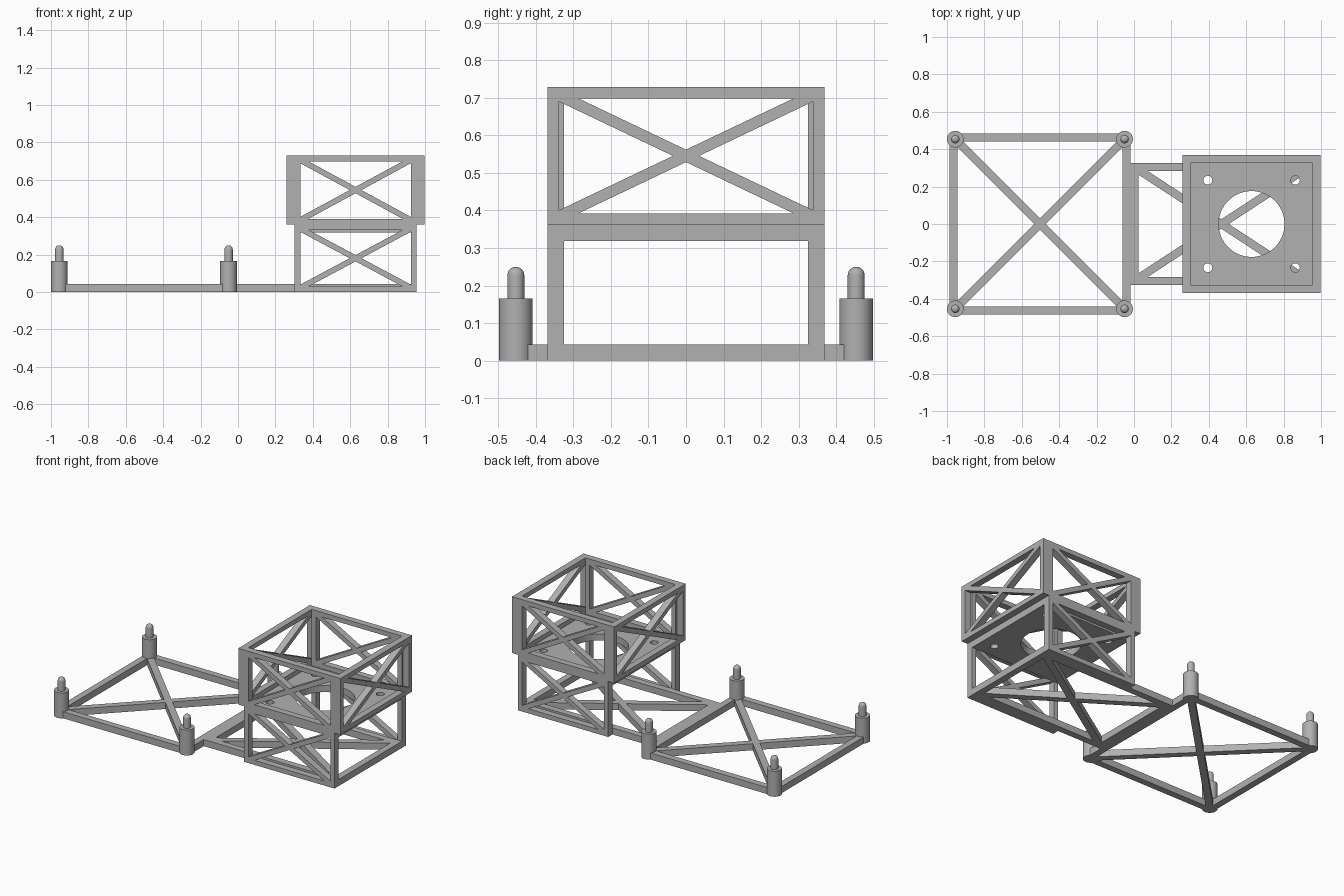
import bpy, bmesh
from math import cos, sin, pi, radians, hypot

cube = bpy.data.objects.get("Cube")
if cube:
    bpy.data.objects.remove(cube, do_unlink=True)

grey = bpy.data.materials.new("light grey")
grey.use_nodes = True
grey.diffuse_color = (0.44, 0.44, 0.44, 1)
grey.node_tree.nodes["Principled BSDF"].inputs["Base Color"].default_value = grey.diffuse_color

THICK = 0.043     # depth of every panel
WALL = 0.030      # bar width in the wall trusses
DECK_X = 0.6285   # tower centre
INNER = 0.3255    # half width inside the upper walls
OUTER = INNER + THICK
LEVEL, TOP = 0.362, 0.729


def add_object(name, bm, location, rotation=(0, 0, 0)):
    mesh = bpy.data.meshes.new(name)
    bm.to_mesh(mesh)
    bm.free()
    mesh.materials.append(grey)
    obj = bpy.data.objects.new(name, mesh)
    obj.location = location
    obj.rotation_euler = [radians(a) for a in rotation]
    bpy.context.collection.objects.link(obj)
    return obj


def panel(name, loops, location, rotation=(0, 0, 0)):
    """Flat sheet from an outline and its holes, given thickness."""
    bm = bmesh.new()
    edges = []
    for loop in loops:
        verts = [bm.verts.new((x, y, 0)) for x, y in loop]
        edges += [bm.edges.new((v, verts[i - 1])) for i, v in enumerate(verts)]
    bmesh.ops.triangle_fill(bm, edges=edges, use_beauty=True, normal=(0, 0, 1))
    bmesh.ops.recalc_face_normals(bm, faces=bm.faces)
    obj = add_object(name, bm, location, rotation)
    solid = obj.modifiers.new("thickness", 'SOLIDIFY')
    solid.thickness = THICK
    solid.offset = 0
    return obj


def rectangle(hx, hy):
    return [(-hx, -hy), (hx, -hy), (hx, hy), (-hx, hy)]


def circle(cx, cy, r, n):
    return [(cx + r * cos(2 * pi * i / n), cy + r * sin(2 * pi * i / n)) for i in range(n)]


def truss(name, hx, hy, bar, location, rotation=(0, 0, 0)):
    """Rectangular frame with a cross brace: a sheet with four triangular holes."""
    a, b = hx - bar, hy - bar
    slope = (hy - bar / 2) / (hx - bar / 2)
    gap = bar / 2 * hypot(1, slope)
    loops = [rectangle(hx, hy)]
    for s in (1, -1):
        run, rise = (b - gap) / slope, slope * a - gap
        loops.append([(0, s * gap), (run, s * b), (-run, s * b)])
        loops.append([(s * gap / slope, 0), (s * a, rise), (s * a, -rise)])
    return panel(name, loops, location, rotation)


# Flat frames lying on the ground
FRAME_X, FRAME_HALF = -0.503, 0.4835
joint = FRAME_X + FRAME_HALF
end = DECK_X + INNER
truss("ground_frame", FRAME_HALF, FRAME_HALF, THICK, (FRAME_X, 0, THICK / 2))
truss("tower_floor_frame", (end - joint) / 2, INNER, THICK, ((end + joint) / 2, 0, THICK / 2))

# Tower walls: lower storey has two sides, upper storey has four
upper_half = (TOP - LEVEL) / 2
upper_z = LEVEL + upper_half
offset = INNER + THICK / 2
for side, front in ((-1, "front"), (1, "back")):
    truss(f"lower_{front}_truss", INNER, LEVEL / 2, WALL,
          (DECK_X, side * offset, LEVEL / 2), (90, 0, 0))
    truss(f"upper_{front}_truss", INNER, upper_half, WALL,
          (DECK_X, side * offset, upper_z), (90, 0, 0))
    truss("upper_right_truss" if side < 0 else "upper_left_truss", OUTER, upper_half, WALL,
          (DECK_X + side * offset, 0, upper_z), (90, 0, 90))

# Mounting plate with a large opening and four screw holes
holes = [circle(0, 0, 0.176, 64)]
holes += [circle(sx * 0.234, sy * 0.234, 0.024, 24) for sx in (-1, 1) for sy in (-1, 1)]
panel("mounting_plate", [rectangle(INNER, INNER)] + holes, (DECK_X, 0, LEVEL - THICK / 2))

# Corner standoffs with round-tipped pins
RADIUS, SHOULDER, PIN, TIP = 0.0445, 0.166, 0.0225, 0.25
profile = [(0, 0), (RADIUS, 0), (RADIUS, SHOULDER), (PIN, SHOULDER)]
profile += [(PIN * cos(i * pi / 16), TIP - PIN + PIN * sin(i * pi / 16)) for i in range(8)]
profile.append((0, TIP))
for sx, end_name in ((-1, "outer"), (1, "inner")):
    for sy, side_name in ((-1, "front"), (1, "back")):
        bm = bmesh.new()
        verts = [bm.verts.new((r, 0, z)) for r, z in profile]
        edges = [bm.edges.new(pair) for pair in zip(verts, verts[1:])]
        bmesh.ops.spin(bm, geom=verts + edges, cent=(0, 0, 0), axis=(0, 0, 1),
                       angle=2 * pi, steps=40)
        bmesh.ops.remove_doubles(bm, verts=bm.verts, dist=0.0001)
        bmesh.ops.recalc_face_normals(bm, faces=bm.faces)
        obj = add_object(f"{end_name}_{side_name}_standoff", bm,
                         (FRAME_X + sx * 0.4525, sy * 0.4535, 0))
        bpy.ops.object.select_all(action='DESELECT')
        obj.select_set(True)
        bpy.context.view_layer.objects.active = obj
        bpy.ops.object.shade_smooth_by_angle(angle=radians(35))
